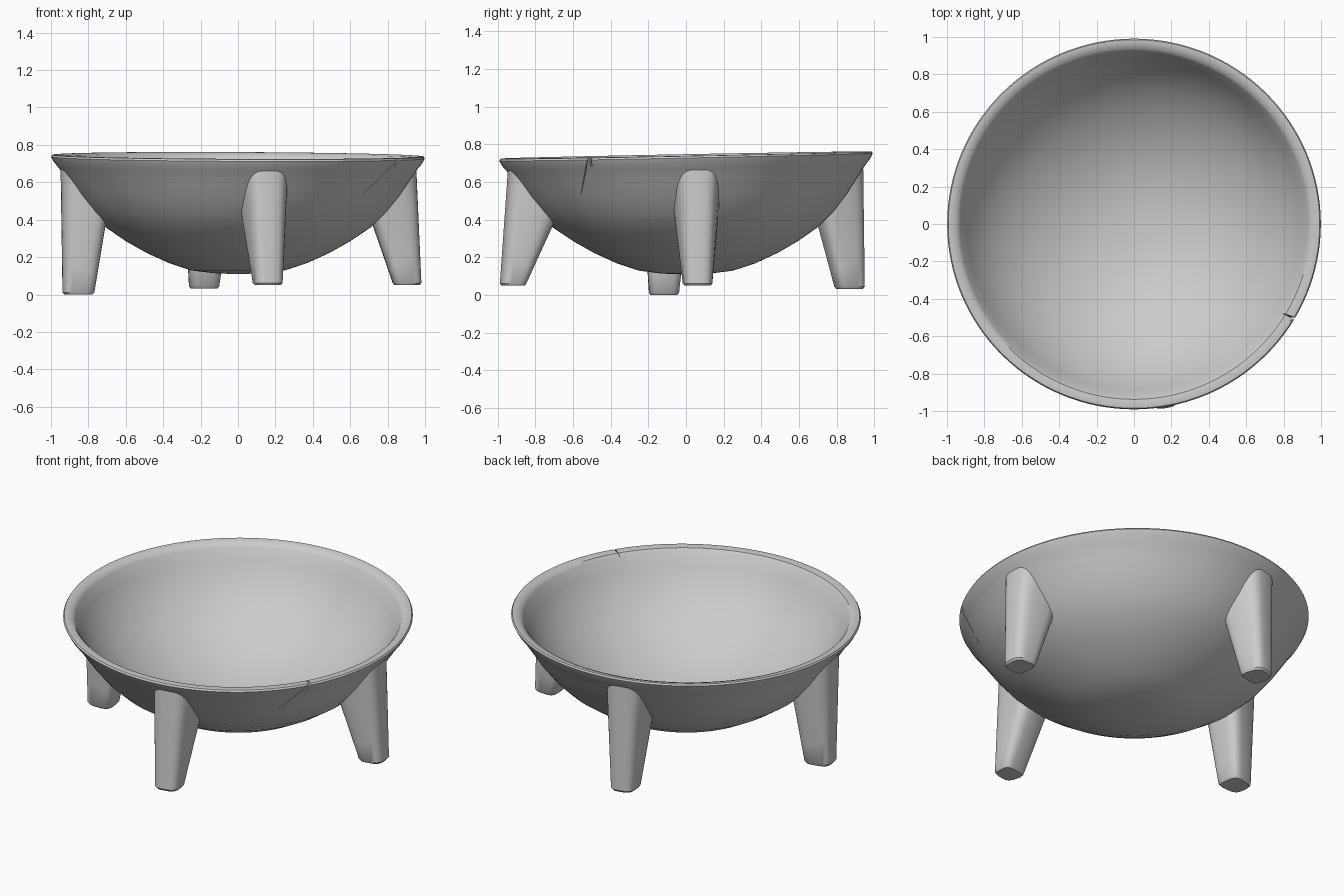
import bpy, bmesh, math
from mathutils import Vector

if "Cube" in bpy.data.objects:
    bpy.data.objects.remove(bpy.data.objects["Cube"])

OUTER = [(.06, .111), (.13, .114), (.25, .129), (.37, .168), (.49, .223), (.6, .285), (.71, .36),
         (.79, .437), (.86, .525), (.92, .615), (.96, .675), (.985, .705), (.999, .732)]
LIP = [(.993, .742), (.975, .743), (.945, .735), (.93, .718)]
INNER = [(.895, .645), (.83, .54), (.74, .44), (.63, .352), (.5, .274), (.36, .213),
         (.2, .172), (.08, .161)]


def sag(x, y):
    # uneven rim height, fading out toward the bowl's base
    r = math.hypot(x, y)
    return r ** 4 * (.021 * y - .005 * x) if r < 1.1 else 0


def outer_z(r):
    pts = [(0, .11)] + OUTER
    for (r0, z0), (r1, z1) in zip(pts, pts[1:]):
        if r <= r1:
            return z0 + (z1 - z0) * (r - r0) / (r1 - r0)
    return pts[-1][1]


def finish(name, bm, angle=40):
    bmesh.ops.recalc_face_normals(bm, faces=bm.faces)
    me = bpy.data.meshes.new(name)
    bm.to_mesh(me)
    bm.free()
    ob = bpy.data.objects.new(name, me)
    bpy.context.collection.objects.link(ob)
    return ob


def smooth(ob, angle):
    bpy.ops.object.select_all(action='DESELECT')
    ob.select_set(True)
    bpy.context.view_layer.objects.active = ob
    bpy.ops.object.shade_smooth_by_angle(angle=math.radians(angle))


def loft(bm, rings):
    n = len(rings[0])
    for a, b in zip(rings, rings[1:]):
        for i in range(n):
            j = (i + 1) % n
            bm.faces.new((a[i], a[j], b[j], b[i]))


def fan(bm, ring, co):
    c = bm.verts.new(co)
    for i in range(len(ring)):
        bm.faces.new((ring[i], ring[(i + 1) % len(ring)], c))


# Bowl: closed lathe with a slightly tilted rim
bm = bmesh.new()
N = 128
rings = []
for r, z in OUTER + LIP + INNER:
    ring = []
    for i in range(N):
        a = 2 * math.pi * i / N
        x, y = r * math.cos(a), r * math.sin(a) * .992
        ring.append(bm.verts.new((x, y, z + sag(x, y))))
    rings.append(ring)
loft(bm, rings)
fan(bm, rings[0], (0, 0, .11))
fan(bm, rings[-1], (0, 0, .16))
bowl = finish("bowl", bm)


def blade(name, start, end, half, depth):
    # thin tapered wedge used to cut the rim crack
    s, e = Vector(start), Vector(end)
    out = Vector((s.x, s.y, -.9)).normalized()
    side = (e - s).cross(out).normalized()
    out = side.cross(e - s).normalized()
    if out.dot(Vector((s.x, s.y, 0))) < 0:
        out = -out
    bm = bmesh.new()
    ends = []
    for p, w in ((s, half), (e, half * .4)):
        ends.append([bm.verts.new(q) for q in (p + side * w + out * .05, p - side * w + out * .05,
                                               p - out * depth)])
    loft(bm, ends)
    bm.faces.new(ends[0])
    bm.faces.new(ends[1])
    ob = finish(name, bm)
    ob.hide_render = True
    return ob


# Crack: notch through the rim, hairline groove running down the outside
cutters = [blade("notch_cutter", (.875, -.51, .79), (.825, -.495, .69), .016, .05),
           blade("groove_cutter", (.858, -.515, .745), (.66, -.555, .535), .006, .012)]
bpy.context.view_layer.objects.active = bowl
for c in cutters:
    m = bowl.modifiers.new("crack", 'BOOLEAN')
    m.operation, m.solver, m.object = 'DIFFERENCE', 'EXACT', c
    bpy.ops.object.modifier_apply(modifier=m.name)
for c in cutters:
    bpy.data.objects.remove(c)
smooth(bowl, 35)


def section(half_d, half_w, n=32):
    # rounded block, narrower on the outward side
    pts = []
    for i in range(n):
        a = 2 * math.pi * i / n
        c, s = math.cos(a), math.sin(a)
        u = math.copysign(abs(c) ** .6, c)
        v = math.copysign(abs(s) ** .6, s)
        pts.append((half_d * u, half_w * v * (1 - .1 * u)))
    return pts


def leg(name, angle, foot_r, foot_z, half_d):
    # tapered leg whose top ring follows the bowl's underside
    ca, sa = math.cos(math.radians(angle)), math.sin(math.radians(angle))

    def world(u, v):
        return u * ca - v * sa, u * sa + v * ca

    foot = [world(foot_r + u, v) for u, v in section(half_d, .077)]
    top = [world(.836 + u, v) for u, v in section(.118, .117)]
    centre = world(foot_r, 0)
    bm = bmesh.new()
    rings = [[bm.verts.new((centre[0] + (x - centre[0]) * .88, centre[1] + (y - centre[1]) * .88,
                            foot_z)) for x, y in foot]]
    for t in (0, .25, .5, .75, 1):
        ring = []
        for (x0, y0), (x1, y1) in zip(foot, top):
            z1 = outer_z(math.hypot(x1, y1)) + .016 + sag(x1, y1)
            z0 = foot_z + .012
            ring.append(bm.verts.new((x0 + (x1 - x0) * t, y0 + (y1 - y0) * t, z0 + (z1 - z0) * t)))
        rings.append(ring)
    loft(bm, rings)
    bm.faces.new(rings[0])
    x, y = world(.836, 0)
    fan(bm, rings[-1], (x, y, outer_z(.836) + .016))
    smooth(finish(name, bm), 35)


# Four legs of slightly uneven length
leg("front_leg", -80, .932, .05, .067)
leg("right_leg", 4, .906, .05, .076)
leg("back_leg", 102, .888, .033, .077)
leg("left_leg", 188, .862, 0, .083)
